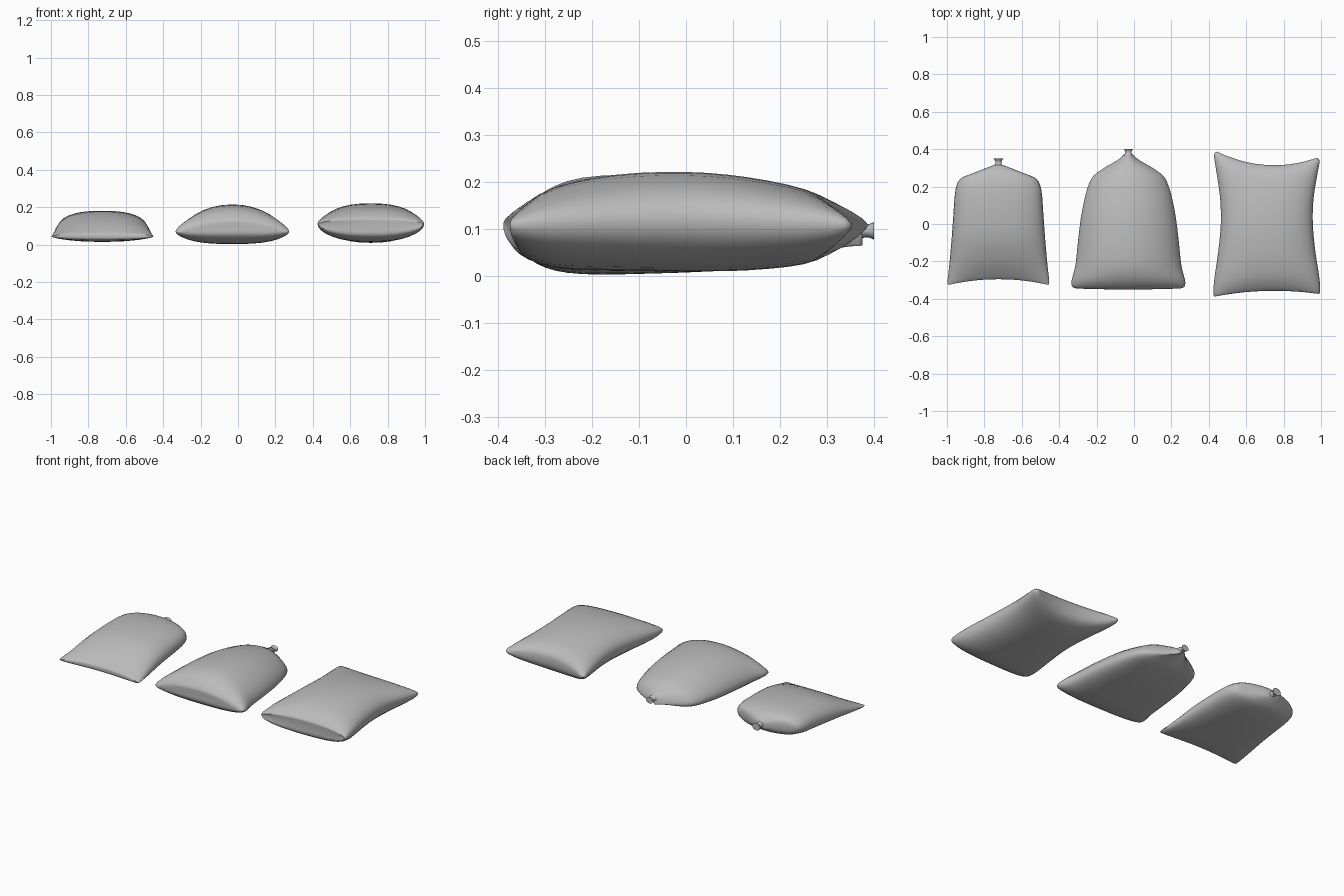
import bpy
import bmesh
import math
from mathutils import Vector

default_cube = bpy.data.objects.get("Cube")
if default_cube:
    bpy.data.objects.remove(default_cube, do_unlink=True)

# Single cloth colour
GREY = (0.5, 0.5, 0.5, 1)
cloth = bpy.data.materials.new("grey_cloth")
cloth.use_nodes = True
cloth.diffuse_color = GREY
cloth.node_tree.nodes["Principled BSDF"].inputs["Base Color"].default_value = GREY


def signed_power(value, exponent):
    return math.copysign(abs(value) ** exponent, value)


def spline(rows, steps):
    """Catmull-Rom interpolation through the section rows."""
    points = [Vector(row) for row in rows]
    last = len(points) - 1
    result = []
    for i in range(last):
        before, start = points[max(i - 1, 0)], points[i]
        end, after = points[i + 1], points[min(i + 2, last)]
        for step in range(steps):
            t = step / steps
            tangent_in, tangent_out = (end - before) / 2, (after - start) / 2
            delta = end - start
            result.append(start + tangent_in * t
                          + (3 * delta - 2 * tangent_in - tangent_out) * t * t
                          + (tangent_in + tangent_out - 2 * delta) * t ** 3)
    result.append(points[last])
    return result


def loft(name, centre, rows, steps=3, segments=32, box=1.0, puff=1.0, arch=0.0, lean=0.0):
    """Skin closed sections along y.
    Each row: y, half width, seam height, top height, bottom height, corner pull along y.
    box squares the sections, puff shapes the seam, arch drops the seam at the sides,
    lean makes the corner pull stronger on the right side."""
    bm = bmesh.new()
    rings = []
    for y, half, seam, top, bottom, pull in spline(rows, steps):
        ring = []
        for k in range(segments):
            angle = math.tau * k / segments
            u = signed_power(math.cos(angle), box)
            rise = signed_power(math.sin(angle), puff)
            height = top - seam if rise > 0 else seam - bottom
            drop = arch * u * u
            ring.append(bm.verts.new((centre + half * u,
                                      y + pull * (u * u - lean * u),
                                      seam - drop + height * rise)))
        rings.append(ring)
    for lower, upper in zip(rings, rings[1:]):
        for k in range(segments):
            n = (k + 1) % segments
            bm.faces.new((lower[k], lower[n], upper[n], upper[k]))
    # End caps as strips bridging the top and bottom halves of the section
    for ring in (rings[0], rings[-1]):
        for k in range(segments // 2):
            corners = (ring[k], ring[k + 1], ring[-k - 1], ring[-k])
            bm.faces.new(list(dict.fromkeys(corners)))
    bmesh.ops.recalc_face_normals(bm, faces=bm.faces)
    mesh = bpy.data.meshes.new(name)
    bm.to_mesh(mesh)
    bm.free()
    mesh.materials.append(cloth)
    obj = bpy.data.objects.new(name, mesh)
    bpy.context.collection.objects.link(obj)
    bpy.ops.object.select_all(action='DESELECT')
    obj.select_set(True)
    bpy.context.view_layer.objects.active = obj
    bpy.ops.object.shade_smooth_by_angle(angle=math.radians(50))
    return obj


def tied_neck(name, centre, height, start, end, waist, mouth):
    """Gathered neck: narrow waist flaring out to a small mouth."""
    rows = []
    for t, radius in ((0, mouth), (0.4, waist), (0.7, waist), (1, mouth)):
        rows.append((start + (end - start) * t, radius, height,
                     height + radius * 0.8, height - radius * 0.8, 0))
    return loft(name, centre, rows, segments=16)


# Wedge-shaped sack with a thin front hem and a bulky tied back
loft("wedge_sack", -0.725, [
    (-.295, .265, .047, .055, .035, -.03),
    (-.28, .272, .045, .07, .025, -.03),
    (-.2, .262, .052, .12, .017, -.015),
    (-.08, .25, .07, .165, .015, 0),
    (.06, .24, .085, .18, .018, 0),
    (.18, .23, .095, .178, .025, 0),
    (.25, .205, .1, .165, .038, -.01),
    (.29, .14, .102, .145, .06, -.02),
    (.315, .025, .1, .118, .082, 0),
], box=.8, puff=.9)
tied_neck("wedge_sack_neck", -0.725, .1, .305, .35, .017, .028)

# Full sack with a pointed tied back
loft("pointed_sack", -0.03, [
    (-.35, .275, .098, .112, .08, .005),
    (-.345, .3, .1, .135, .05, .01),
    (-.3, .303, .1, .18, .018, 0),
    (-.22, .283, .098, .209, .004, 0),
    (-.08, .268, .098, .215, .005, 0),
    (.08, .246, .098, .203, .012, 0),
    (.23, .205, .097, .172, .03, 0),
    (.29, .145, .096, .147, .05, 0),
    (.34, .06, .096, .12, .072, 0),
    (.375, .02, .096, .112, .08, 0),
], box=.95, puff=1.1, arch=.03)
tied_neck("pointed_sack_neck", -0.03, .096, .365, .4, .018, .024)

# Closed rectangular sack with pulled-out corners
loft("pillow_sack", 0.71, [
    (-.357, .265, .108, .125, .08, -.02),
    (-.35, .284, .11, .145, .045, -.025),
    (-.28, .282, .112, .188, .018, -.02),
    (-.15, .26, .116, .215, .012, 0),
    (0, .246, .12, .221, .01, 0),
    (.13, .25, .118, .21, .012, .01),
    (.25, .272, .113, .185, .025, .035),
    (.3, .282, .11, .155, .05, .055),
    (.315, .265, .108, .128, .082, .055),
], box=.88, puff=.95, lean=.3)
